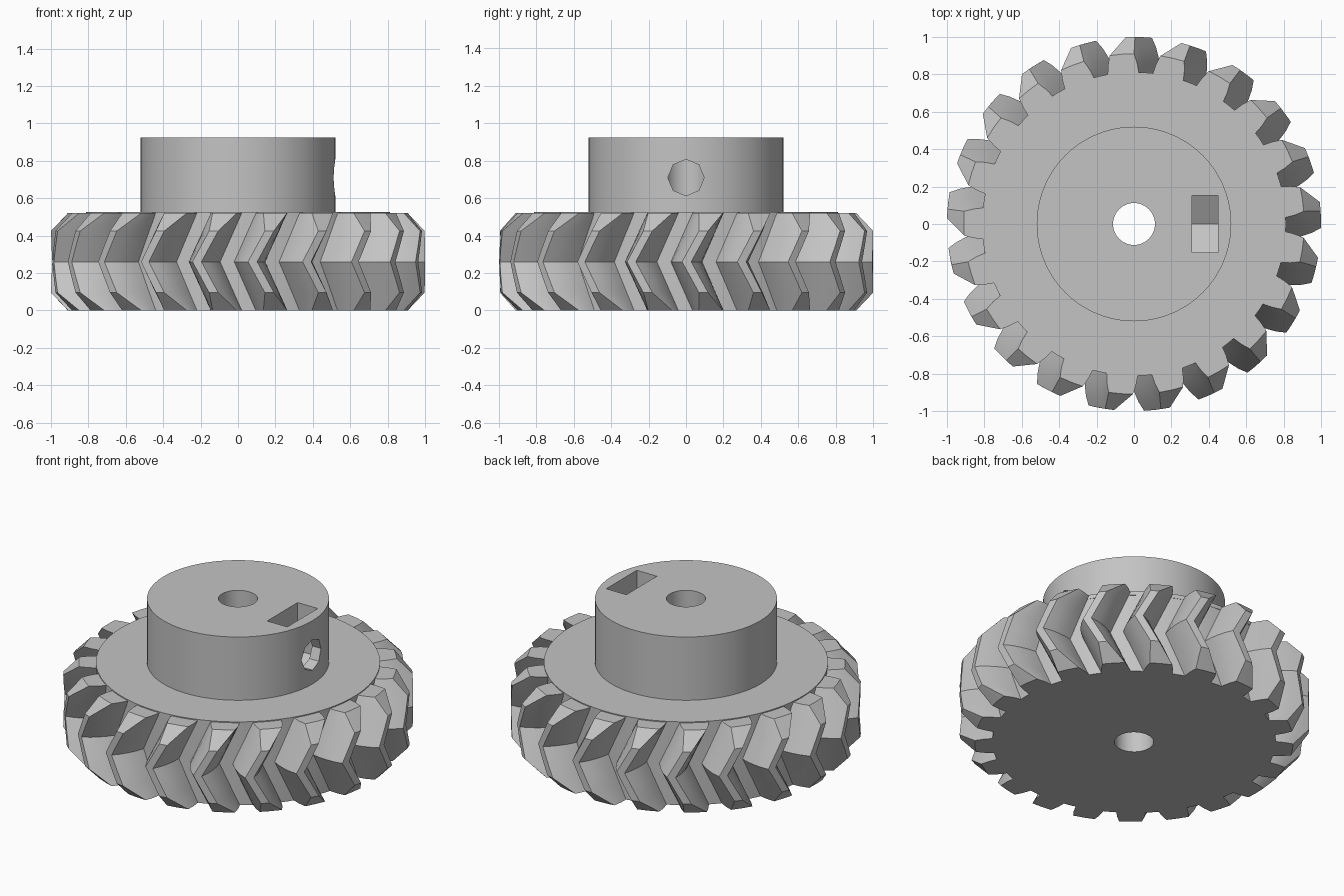
import bpy, bmesh
from math import sin, cos, pi, radians

cube = bpy.data.objects.get("Cube")
if cube:
    bpy.data.objects.remove(cube, do_unlink=True)

TEETH = 21
ROOT, TIP, EDGE = 0.81, 1.0, 0.91      # root, tip and chamfered rim radii
HEIGHT, CHAMFER = 0.52, 0.095
PHASE, TWIST = 94.1, 8.2               # degrees: end-face phase, lag at mid height
BORE = 0.112

grey = bpy.data.materials.new("plain grey")
grey.use_nodes = True
grey.diffuse_color = (0.55, 0.55, 0.55, 1)
grey.node_tree.nodes["Principled BSDF"].inputs["Base Color"].default_value = (0.55, 0.55, 0.55, 1)


def finish(name, bm):
    bmesh.ops.recalc_face_normals(bm, faces=bm.faces)
    mesh = bpy.data.meshes.new(name)
    bm.to_mesh(mesh)
    bm.free()
    mesh.materials.append(grey)
    obj = bpy.data.objects.new(name, mesh)
    bpy.context.collection.objects.link(obj)
    return obj


def loft(name, rings):
    """Skin equal-length rings of points and cap both ends."""
    bm = bmesh.new()
    rows = [[bm.verts.new(p) for p in ring] for ring in rings]
    n = len(rows[0])
    for a, b in zip(rows, rows[1:]):
        for i in range(n):
            j = (i + 1) % n
            bm.faces.new((a[i], a[j], b[j], b[i]))
    bm.faces.new(rows[0][::-1])
    bm.faces.new(rows[-1])
    return finish(name, bm)


def cylinder(name, r, z0, z1, sides=96):
    angles = [2 * pi * i / sides for i in range(sides)]
    return loft(name, [[(r * cos(a), r * sin(a), z) for a in angles] for z in (z0, z1)])


def prism_x(name, profile, x0, x1):
    """Extrude a (y, z) profile along x."""
    return loft(name, [[(x, y, z) for y, z in profile] for x in (x0, x1)])


def cut(obj, *cutters):
    bpy.ops.object.select_all(action='DESELECT')
    bpy.context.view_layer.objects.active = obj
    obj.select_set(True)
    for cutter in cutters:
        mod = obj.modifiers.new("cut", 'BOOLEAN')
        mod.operation, mod.solver, mod.object = 'DIFFERENCE', 'EXACT', cutter
        bpy.ops.object.modifier_apply(modifier=mod.name)
    bpy.ops.object.shade_smooth_by_angle(angle=radians(25))


# Tooth thickness: half angle in degrees at each radius
FLANK = [(0.81, 5.9), (0.86, 5.2), (0.91, 4.1), (0.96, 2.8), (1.0, 1.4)]


def half_angle(r):
    for (r0, a0), (r1, a1) in zip(FLANK, FLANK[1:]):
        if r <= r1:
            return a0 + (a1 - a0) * (r - r0) / (r1 - r0)
    return FLANK[-1][1]


def gear_ring(z):
    """Gear outline at height z, twisted for the chevron and clipped by the chamfer."""
    from_end = min(z, HEIGHT - z)
    rmax = EDGE + (TIP - EDGE) * min(1, from_end / CHAMFER)
    centre = PHASE - TWIST * from_end / (HEIGHT / 2)
    radii = [ROOT + (rmax - ROOT) * i / 4 for i in range(5)]
    side = [(-half_angle(r), r) for r in radii]
    outline = side + [(0, rmax)] + [(-a, r) for a, r in reversed(side)]
    outline.append((180 / TEETH, ROOT))
    ring = []
    for t in range(TEETH):
        for a, r in outline:
            ang = radians(centre + 360 * t / TEETH + a)
            ring.append((r * cos(ang), r * sin(ang), z))
    return ring


# Chevron-toothed gear, with a slightly raised disc and a hub
mid = HEIGHT / 2
lower = [0, CHAMFER, (CHAMFER + mid) / 2, mid]
levels = lower + [HEIGHT - z for z in lower[-2::-1]]
gear = loft("chevron_gear", [gear_ring(z) for z in levels])
disc = cylinder("raised_disc", ROOT + 0.002, 0.5, 0.526)
hub = cylinder("hub", 0.52, 0.51, 0.925)

# Cutters: shaft bore, nut slot with pointed bottom, set screw hole
bore = cylinder("bore_cutter", BORE, -0.2, 1.2, 48)
NUT, SCREW_Z = 0.152, 0.71
tall = NUT / cos(pi / 6)
slot = prism_x("nut_slot_cutter", [(-NUT, 1.1), (-NUT, SCREW_Z - tall / 2), (0, SCREW_Z - tall),
                                   (NUT, SCREW_Z - tall / 2), (NUT, 1.1)], 0.31, 0.45)
screw = prism_x("screw_hole_cutter", [(0.097 * cos(i * pi / 4), SCREW_Z + 0.097 * sin(i * pi / 4))
                                      for i in range(8)], 0.0, 0.7)
cut(gear, bore)
cut(disc, bore)
cut(hub, bore, slot, screw)
for cutter in (bore, slot, screw):
    bpy.data.objects.remove(cutter, do_unlink=True)
